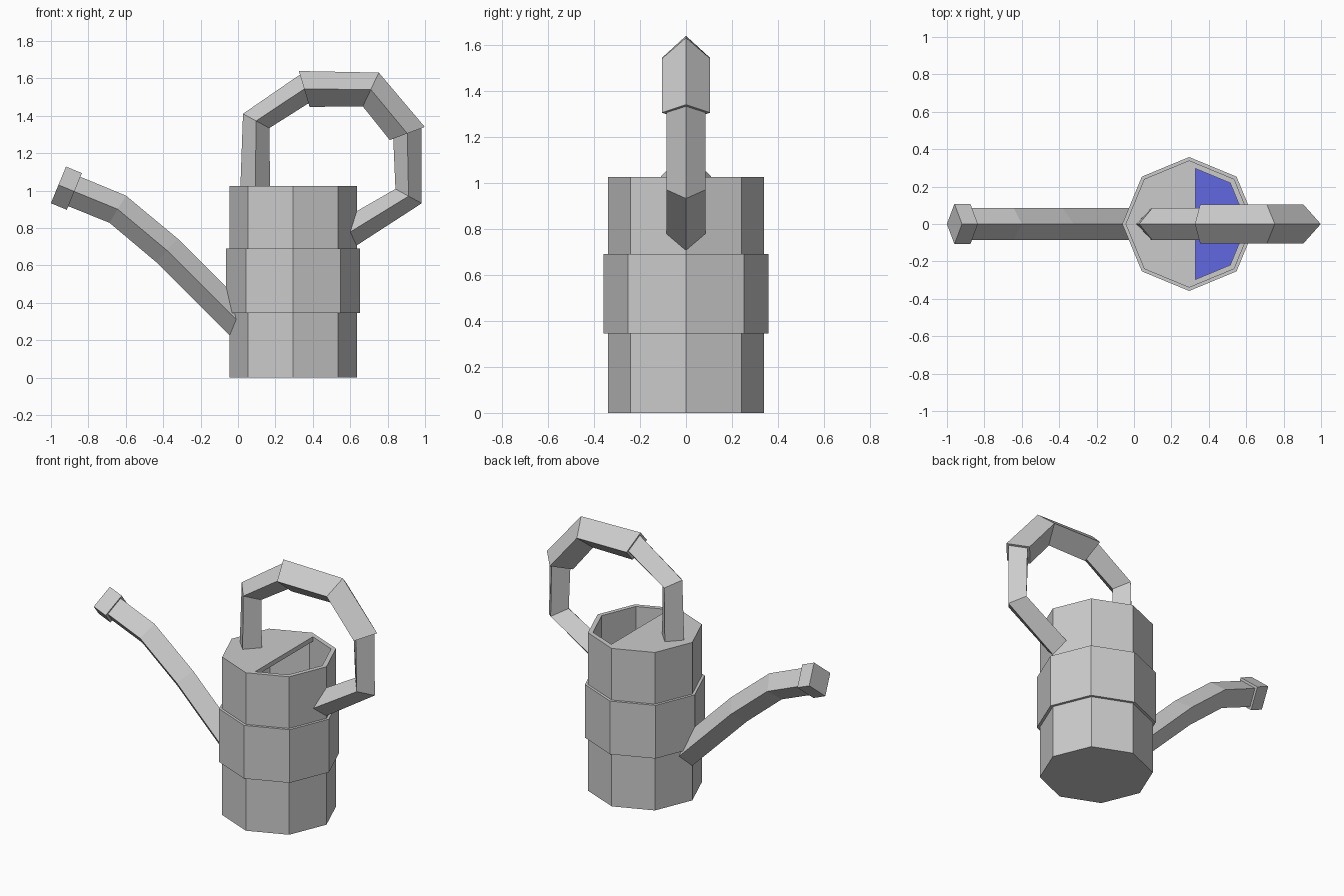
import bpy, bmesh
from math import cos, sin, pi
from mathutils import Vector

if "Cube" in bpy.data.objects:
    bpy.data.objects.remove(bpy.data.objects["Cube"])

CX = 0.295   # x position of the can's axis


def finish(name, bm):
    bmesh.ops.remove_doubles(bm, verts=bm.verts, dist=1e-5)
    bmesh.ops.recalc_face_normals(bm, faces=bm.faces)
    mesh = bpy.data.meshes.new(name)
    bm.to_mesh(mesh)
    bm.free()
    obj = bpy.data.objects.new(name, mesh)
    bpy.context.collection.objects.link(obj)
    return obj


def ring(bm, r, z, sides=8):
    return [bm.verts.new((CX + r * cos(2 * pi * i / sides), r * sin(2 * pi * i / sides), z))
            for i in range(sides)]


def loft(bm, rings):
    for a, b in zip(rings, rings[1:]):
        n = len(a)
        for i in range(n):
            j = (i + 1) % n
            bm.faces.new((a[i], a[j], b[j], b[i]))
    bm.faces.new(rings[0])
    bm.faces.new(rings[-1])


def diamond_tube(name, path, h, w, first=0, last=None):
    """Sweep a diamond section along an x-z path, using points first..last."""
    pts = [Vector((x, 0, z)) for x, z in path]
    last = len(pts) - 1 if last is None else last
    bm = bmesh.new()
    rings = []
    for i in range(first, last + 1):
        t = Vector()
        if i > 0:
            t += (pts[i] - pts[i - 1]).normalized()
        if i < len(pts) - 1:
            t += (pts[i + 1] - pts[i]).normalized()
        t.normalize()
        up = Vector((-t.z, 0, t.x)) * h
        side = Vector((0, w, 0))
        rings.append([bm.verts.new(pts[i] + o) for o in (up, side, -up, -side)])
    loft(bm, rings)
    return finish(name, bm)


# Hollow eight-sided body with a wider middle band
bm = bmesh.new()
profile = [(.34, 0), (.34, .345), (.358, .345), (.358, .69), (.34, .69),
           (.34, 1.025), (.31, 1.025), (.31, .03)]
loft(bm, [ring(bm, r, z) for r, z in profile])
finish("can_body", bm)

# Half lid leaving the filling opening
bm = bmesh.new()
loft(bm, [ring(bm, .31, .995), ring(bm, .31, 1.025)])
bmesh.ops.bisect_plane(bm, geom=bm.verts[:] + bm.edges[:] + bm.faces[:],
                       plane_co=(.33, 0, 0), plane_no=(1, 0, 0), clear_outer=True)
bmesh.ops.holes_fill(bm, edges=[e for e in bm.edges if e.is_boundary])
finish("half_lid", bm)

# Water surface
bm = bmesh.new()
bm.faces.new(ring(bm, .31, .6))
water = finish("water", bm)
mat = bpy.data.materials.new("water_blue")
mat.diffuse_color = (.12, .14, .75, 1)
mat.use_nodes = True
mat.node_tree.nodes["Principled BSDF"].inputs["Base Color"].default_value = mat.diffuse_color
water.data.materials.append(mat)

# Spout and its nozzle
diamond_tube("spout", [(.03, .27), (-.38, .68), (-.643, .9), (-.9, 1.005)], .085, .085)
diamond_tube("spout_nozzle", [(-.875, .995), (-.96, 1.03)], .106, .108)

# Looping handle with a thicker grip
handle = [(.092, 1.0), (.097, 1.372), (.354, 1.543), (.71, 1.54),
          (.905, 1.305), (.912, .97), (.57, .76)]
diamond_tube("handle_bar", handle, .08, .085)
diamond_tube("handle_grip", handle, .1, .105, 2, 4)
